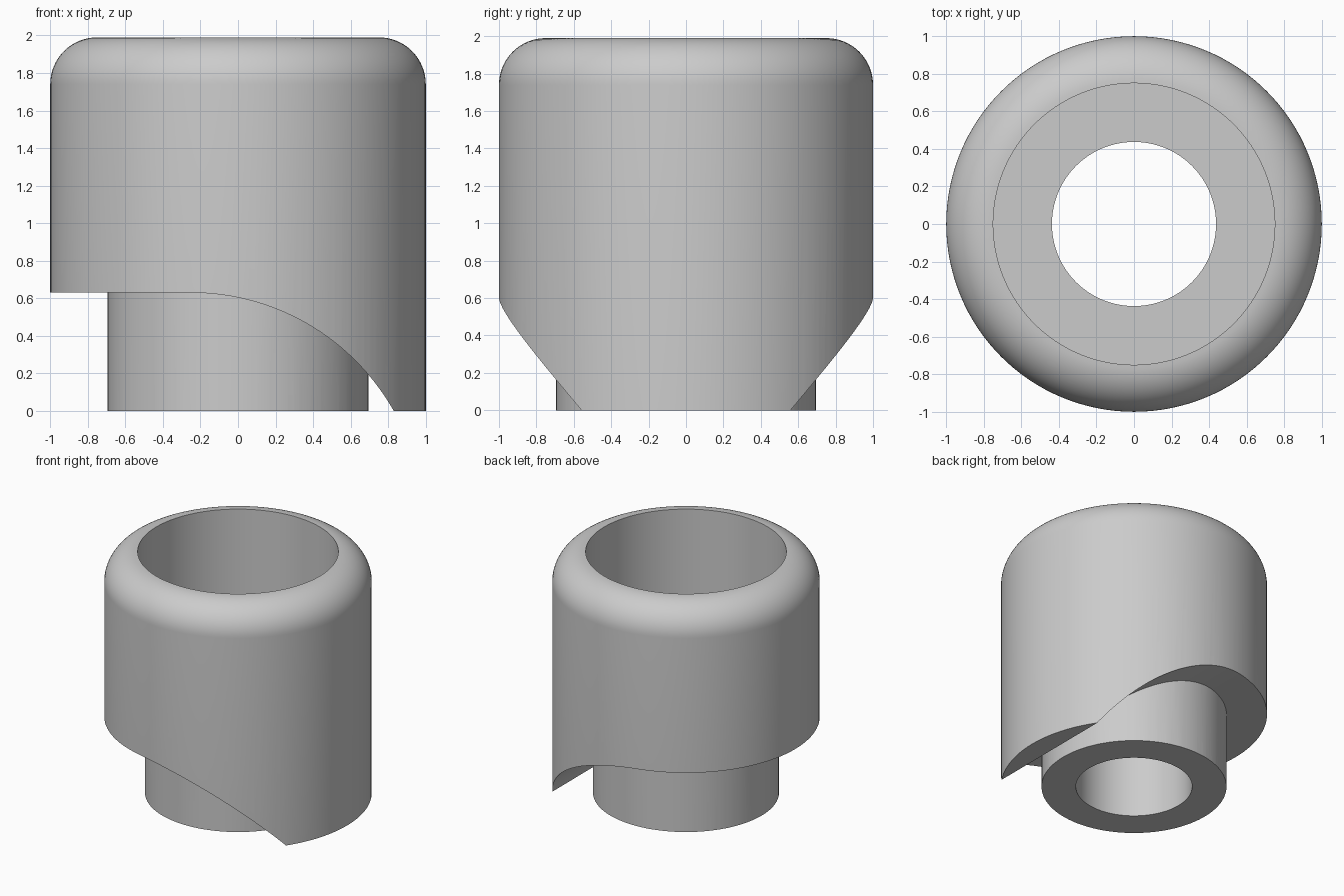
import bpy
import bmesh
from math import sin, cos, pi, radians

default = bpy.data.objects.get("Cube")
if default:
    bpy.data.objects.remove(default)

SEGMENTS = 128
HEIGHT, OUTER, POCKET, BORE, NECK = 1.99, 1.0, 0.75, 0.437, 0.695
POCKET_FLOOR = 0.88
STEP_Z, ARC_X, ARC_R = 0.63, -0.25, 1.24


def make_object(name, bm):
    bmesh.ops.recalc_face_normals(bm, faces=bm.faces)
    mesh = bpy.data.meshes.new(name)
    bm.to_mesh(mesh)
    bm.free()
    obj = bpy.data.objects.new(name, mesh)
    bpy.context.collection.objects.link(obj)
    return obj


def lathe(name, profile):
    """Revolve a closed (radius, z) outline around z."""
    bm = bmesh.new()
    rings = []
    for i in range(SEGMENTS):
        a = 2 * pi * i / SEGMENTS
        rings.append([bm.verts.new((r * cos(a), r * sin(a), z)) for r, z in profile])
    n = len(profile)
    for i, ring in enumerate(rings):
        nxt = rings[(i + 1) % SEGMENTS]
        for j in range(n):
            k = (j + 1) % n
            bm.faces.new((ring[j], nxt[j], nxt[k], ring[k]))
    return make_object(name, bm)


def prism(name, outline, half_depth):
    """Extrude an (x, z) outline along y."""
    bm = bmesh.new()
    face = bm.faces.new([bm.verts.new((x, -half_depth, z)) for x, z in outline])
    ext = bmesh.ops.extrude_face_region(bm, geom=[face])
    verts = [v for v in ext["geom"] if isinstance(v, bmesh.types.BMVert)]
    bmesh.ops.translate(bm, verts=verts, vec=(0, 2 * half_depth, 0))
    return make_object(name, bm)


def boolean(target, tool, operation):
    tool.hide_render = True
    mod = target.modifiers.new("cut", 'BOOLEAN')
    mod.operation = operation
    mod.solver = 'EXACT'
    mod.object = tool
    bpy.context.view_layer.objects.active = target
    bpy.ops.object.modifier_apply(modifier=mod.name)
    bpy.data.objects.remove(tool)


# Sleeve body: rounded shoulder, wide pocket above, narrow bore below
fillet = OUTER - POCKET
shoulder = [(POCKET + fillet * cos(t * pi / 32), HEIGHT - fillet + fillet * sin(t * pi / 32))
            for t in range(17)]
body = lathe("stepped_sleeve", [(BORE, 0), (OUTER, 0)] + shoulder +
             [(POCKET, POCKET_FLOOR), (BORE, POCKET_FLOOR)])

# Cam-shaped relief around the neck: flat step running into a falling arc
arc = [(ARC_X + ARC_R * sin(radians(a)), STEP_Z - ARC_R + ARC_R * cos(radians(a)))
       for a in range(0, 73, 2)]
relief = prism("relief_cutter", [(-1.5, -0.5), (-1.5, STEP_Z)] + arc + [(arc[-1][0], -0.5)], 1.5)
ring = lathe("neck_ring_cutter", [(NECK, -0.3), (1.3, -0.3), (1.3, 1), (NECK, 1)])
boolean(ring, relief, 'INTERSECT')
boolean(body, ring, 'DIFFERENCE')

# Single plain grey
grey = bpy.data.materials.new("plain grey")
grey.use_nodes = True
colour = (0.6, 0.6, 0.6, 1)
grey.diffuse_color = colour
grey.node_tree.nodes["Principled BSDF"].inputs["Base Color"].default_value = colour
body.data.materials.clear()
body.data.materials.append(grey)

# Smooth walls, sharp edges
bpy.ops.object.select_all(action='DESELECT')
body.select_set(True)
bpy.context.view_layer.objects.active = body
bpy.ops.object.shade_smooth_by_angle(angle=radians(30))
